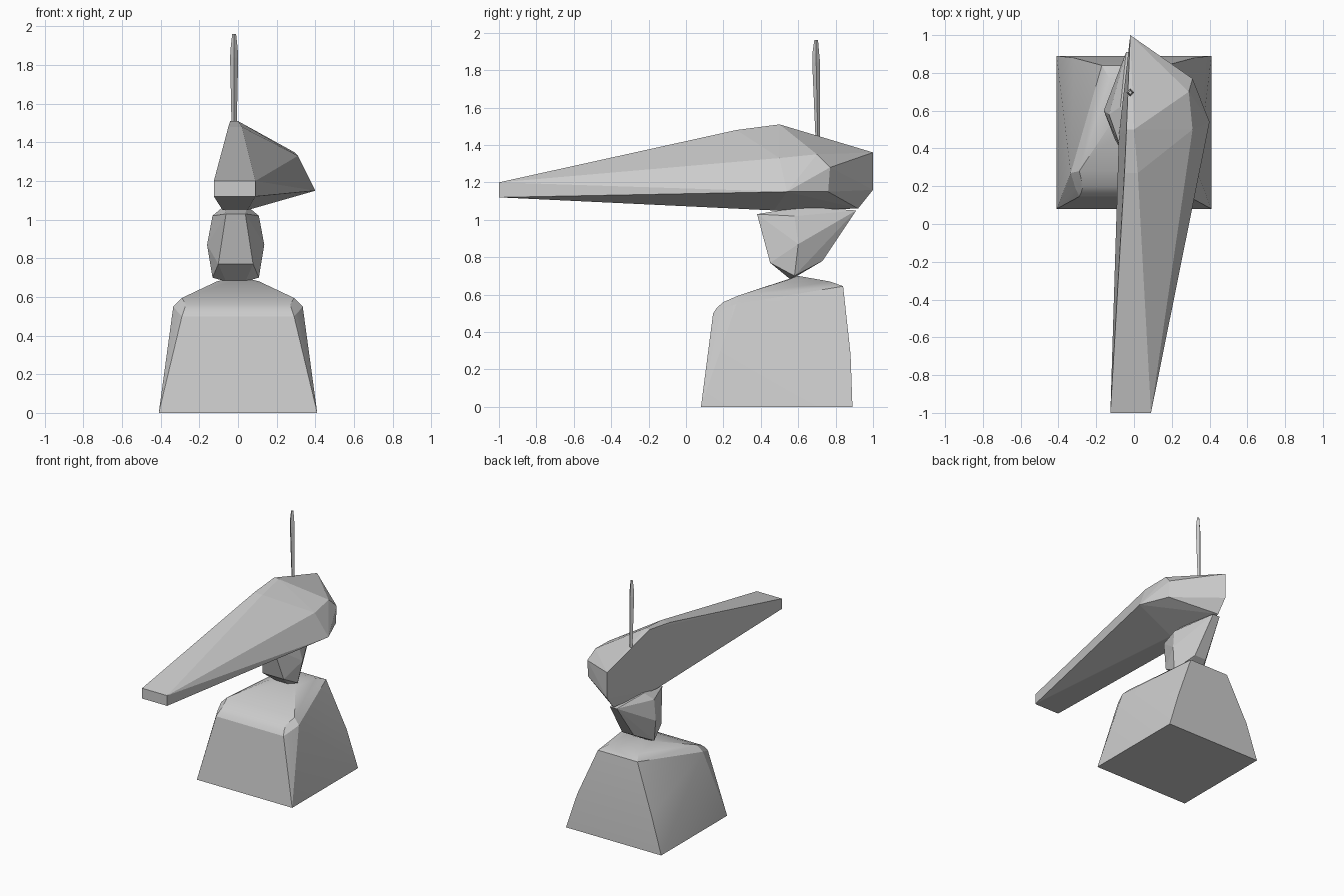
import bpy, bmesh, math

cube = bpy.data.objects.get("Cube")
if cube:
    bpy.data.objects.remove(cube, do_unlink=True)

grey = bpy.data.materials.new("plain grey")
grey.use_nodes = True
colour = (0.6, 0.6, 0.6, 1)
grey.diffuse_color = colour
grey.node_tree.nodes["Principled BSDF"].inputs["Base Color"].default_value = colour


def finish(bm, name, smooth=None):
    bmesh.ops.recalc_face_normals(bm, faces=bm.faces[:])
    mesh = bpy.data.meshes.new(name)
    bm.to_mesh(mesh)
    bm.free()
    mesh.materials.append(grey)
    ob = bpy.data.objects.new(name, mesh)
    bpy.context.collection.objects.link(ob)
    if smooth:
        bpy.ops.object.select_all(action='DESELECT')
        ob.select_set(True)
        bpy.context.view_layer.objects.active = ob
        bpy.ops.object.shade_smooth_by_angle(angle=math.radians(smooth))
    return ob


def faceted(name, points, smooth=None):
    """A chiselled solid wrapped round its corner points."""
    bm = bmesh.new()
    for p in points:
        bm.verts.new(p)
    res = bmesh.ops.convex_hull(bm, input=bm.verts[:])
    loose = {v for v in res["geom_interior"] if isinstance(v, bmesh.types.BMVert)}
    bmesh.ops.delete(bm, geom=list(loose), context='VERTS')
    bmesh.ops.dissolve_limit(bm, angle_limit=math.radians(1),
                             verts=bm.verts[:], edges=bm.edges[:])
    return finish(bm, name, smooth)


def both_sides(points, centre=0):
    return [(centre + s * x, y, z) for x, y, z in points for s in (-1, 1)]


# Pedestal: square foot, rounded front shoulder, narrower back
faceted("pedestal", both_sides([
    (0.41, 0.08, 0), (0.41, 0.89, 0),
    (0.32, 0.88, 0.28),
    (0.29, 0.145, 0.50), (0.28, 0.165, 0.53), (0.27, 0.20, 0.56),
    (0.31, 0.19, 0.52), (0.335, 0.27, 0.55), (0.29, 0.28, 0.595),
    (0.17, 0.84, 0.645), (0.13, 0.77, 0.67),
    (0.11, 0.55, 0.68), (0.03, 0.60, 0.70),
]), smooth=20)

# Neck: gem shape tapering down to the pedestal
faceted("neck", both_sides([
    (0.148, 0.60, 0.87),
    (0.12, 0.58, 1.02), (0.06, 0.62, 1.07),
    (0.05, 0.38, 1.03), (0.03, 0.91, 1.05),
    (0.09, 0.45, 0.77), (0.12, 0.58, 0.70),
    (0.05, 0.56, 0.68), (0.05, 0.73, 0.78),
], centre=-0.012))

# Long head: blunt narrow nose, lopsided ridge, broad cheek on one side
faceted("head", [
    (-0.125, -1, 1.12), (0.09, -1, 1.12), (-0.125, -1, 1.20), (0.09, -1, 1.20),
    (-0.05, 0.27, 1.48), (0.02, 0.27, 1.48), (-0.04, 0.50, 1.51), (0.0, 0.50, 1.51),
    (0.29, 0.70, 1.35), (0.31, 0.50, 1.33), (0.31, 0.77, 1.28),
    (0.40, 0.54, 1.15), (0.31, 0.76, 1.15),
    (-0.02, 1.0, 1.36), (-0.02, 1.0, 1.16),
    (-0.02, 0.92, 1.06), (-0.08, 0.47, 1.05), (0.05, 0.47, 1.05),
])

# Crest spike: thin four-sided rod swelling near its tip
bm = bmesh.new()
rings = []
for y, z, r in [(0.705, 1.42, 0.012), (0.696, 1.84, 0.021),
                (0.694, 1.89, 0.018), (0.696, 1.96, 0.010)]:
    rings.append([bm.verts.new((-0.02 + r * math.cos(a), y + r * math.sin(a), z))
                  for a in (i * math.pi / 2 for i in range(4))])
for low, high in zip(rings, rings[1:]):
    for i in range(4):
        j = (i + 1) % 4
        bm.faces.new((low[i], low[j], high[j], high[i]))
bm.faces.new(rings[0])
bm.faces.new(rings[-1])
finish(bm, "crest_spike")
